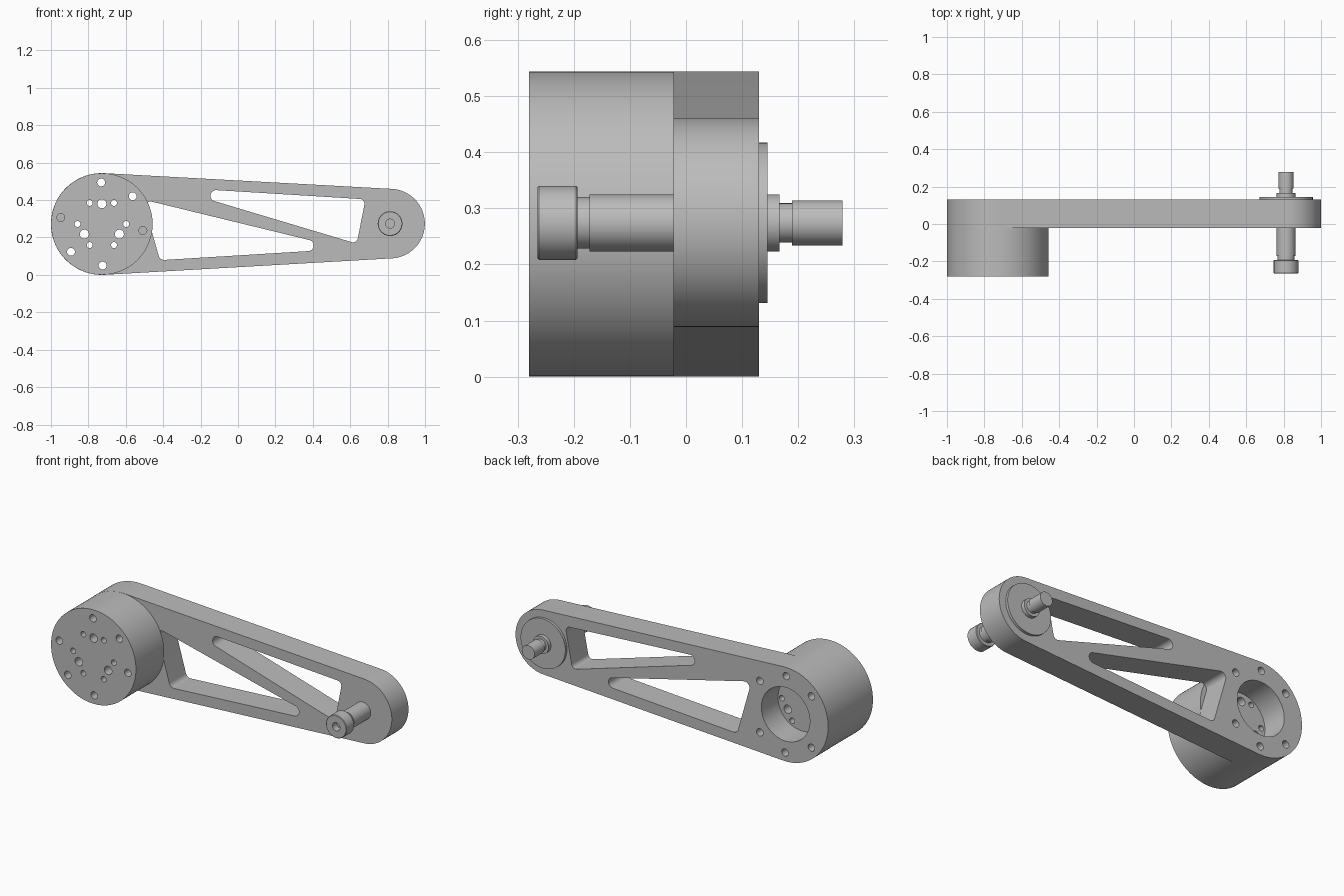
import bpy
import bmesh
from math import cos, sin, radians, tau
from mathutils import Vector
from mathutils.geometry import convex_hull_2d

if "Cube" in bpy.data.objects:
    bpy.data.objects.remove(bpy.data.objects["Cube"], do_unlink=True)

grey = bpy.data.materials.new("machined grey")
grey.use_nodes = True
grey.diffuse_color = (0.5, 0.5, 0.5, 1)
grey.node_tree.nodes["Principled BSDF"].inputs["Base Color"].default_value = (0.5, 0.5, 0.5, 1)

HUB = (-0.728, 0.272)     # drum axis in x, z
PIN = (0.813, 0.274)      # pin axis in x, z
JOINT_Y, BACK_Y = -0.022, 0.13


def circle(centre, r, n=32):
    return [Vector((centre[0] + r * cos(tau * i / n), centre[1] + r * sin(tau * i / n)))
            for i in range(n)]


def hull(*discs):
    """Outline wrapped tightly around several (x, z, radius) discs."""
    pts = [p for x, z, r in discs for p in circle((x, z), r, 96)]
    return [pts[i] for i in convex_hull_2d(pts)]


def ring(radius, angles, hole_r):
    """Holes around the hub axis."""
    return [circle((HUB[0] + radius * cos(radians(a)), HUB[1] + radius * sin(radians(a))), hole_r)
            for a in angles]


def finish(name, bm):
    bmesh.ops.remove_doubles(bm, verts=bm.verts, dist=1e-5)
    bmesh.ops.recalc_face_normals(bm, faces=bm.faces)
    mesh = bpy.data.meshes.new(name)
    bm.to_mesh(mesh)
    bm.free()
    mesh.materials.clear()
    mesh.materials.append(grey)
    obj = bpy.data.objects.new(name, mesh)
    bpy.context.collection.objects.link(obj)
    bpy.ops.object.select_all(action="DESELECT")
    obj.select_set(True)
    bpy.context.view_layer.objects.active = obj
    bpy.ops.object.shade_smooth_by_angle(angle=radians(30))
    return obj


def plate(name, outlines, y0, y1):
    """Extrude an outline with holes between two y positions."""
    curve = bpy.data.curves.new(name + " outline", "CURVE")
    curve.dimensions = "2D"
    curve.fill_mode = "BOTH"
    curve.extrude = (y1 - y0) / 2
    for pts in outlines:
        spline = curve.splines.new("POLY")
        spline.points.add(len(pts) - 1)
        for point, p in zip(spline.points, pts):
            point.co = (p.x, p.y, 0, 1)
        spline.use_cyclic_u = True
    temp = bpy.data.objects.new(name + " outline", curve)
    bpy.context.collection.objects.link(temp)
    bpy.context.view_layer.update()
    mesh = bpy.data.meshes.new_from_object(
        temp.evaluated_get(bpy.context.evaluated_depsgraph_get()))
    bm = bmesh.new()
    bm.from_mesh(mesh)
    bpy.data.objects.remove(temp, do_unlink=True)
    bpy.data.curves.remove(curve)
    bpy.data.meshes.remove(mesh)
    # stand the flat outline upright
    for v in bm.verts:
        x, z, depth = v.co
        v.co = (x, (y0 + y1) / 2 - depth, z)
    return finish(name, bm)


def turned(name, profile, centre):
    """Lathe a (radius, y) profile around an axis along y."""
    bm = bmesh.new()
    verts = [bm.verts.new((r, y, 0)) for r, y in profile]
    edges = [bm.edges.new(pair) for pair in zip(verts, verts[1:])]
    bmesh.ops.spin(bm, geom=verts + edges, cent=(0, 0, 0), axis=(0, 1, 0),
                   angle=tau, steps=64, use_duplicate=False)
    bmesh.ops.translate(bm, verts=bm.verts, vec=(centre[0], 0, centre[1]))
    return finish(name, bm)


# Tapered arm with two rounded windows, a bore and bolt holes
arm_outline = hull((*HUB, 0.272), (*PIN, 0.186))
lower_window = hull((0.375, 0.157, 0.03), (-0.395, 0.11, 0.03), (-0.467, 0.362, 0.03))
upper_window = hull((-0.117, 0.423, 0.03), (0.65, 0.38, 0.026), (0.615, 0.2, 0.026))
bolts = ring(0.222, (91, 42, 138, 271, 222, 318), 0.021)
plate("arm", [arm_outline, lower_window, upper_window, circle(HUB, 0.155, 64)] + bolts,
      JOINT_Y, BACK_Y)

# Drum with its rim holes and three groups of mounting holes
drum_holes = (ring(0.222, (91, 42, -9, 271, 222, 171), 0.021)
              + ring(0.108, (90, 210, 330), 0.024)
              + ring(0.13, range(0, 360, 60), 0.016))
plate("drum", [circle(HUB, 0.2715, 96)] + drum_holes, -0.28, JOINT_Y)

# Stepped pin: socketed head, neck, shank, then the threaded tail
turned("pin", [
    (0, -0.225), (0.024, -0.225), (0.024, -0.265), (0.063, -0.265), (0.066, -0.262),
    (0.066, -0.196), (0.063, -0.193), (0.046, -0.193), (0.046, -0.172), (0.051, -0.172),
    (0.051, 0.167), (0.035, 0.167), (0.035, 0.189), (0.04, 0.189), (0.04, 0.279), (0, 0.279),
], PIN)

# Flange washer against the back of the arm
turned("flange", [(0, BACK_Y), (0.143, BACK_Y), (0.143, 0.145), (0, 0.145)], PIN)
